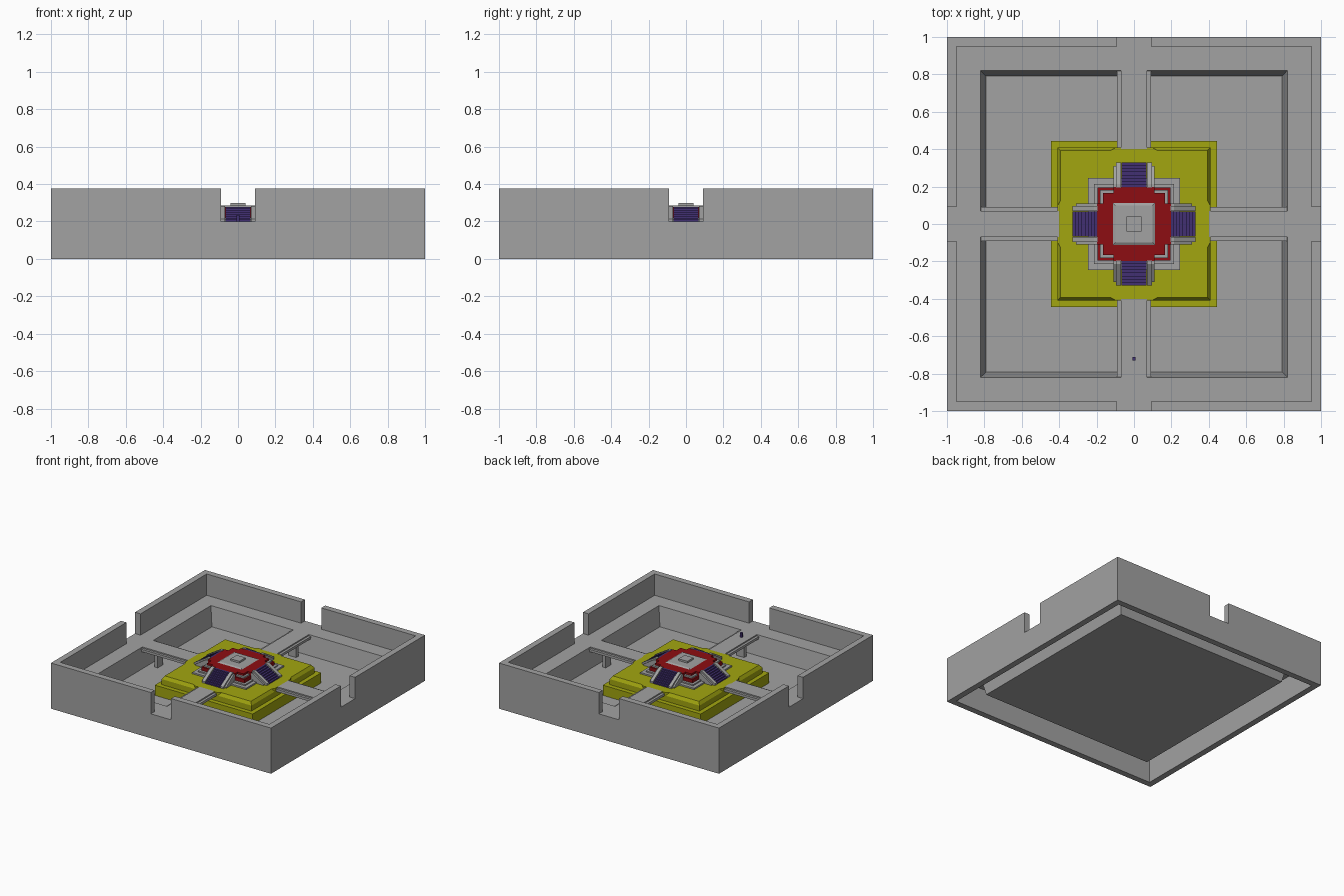
import bpy, bmesh, math
from mathutils import Matrix

if "Cube" in bpy.data.objects:
    bpy.data.objects.remove(bpy.data.objects["Cube"])


def material(name, r, g, b):
    m = bpy.data.materials.new(name)
    m.use_nodes = True
    m.diffuse_color = (r, g, b, 1)
    m.node_tree.nodes["Principled BSDF"].inputs["Base Color"].default_value = (r, g, b, 1)
    return m


grey = material("stone grey", 0.36, 0.36, 0.36)
yellow = material("olive yellow", 0.36, 0.38, 0.005)
red = material("deep red", 0.27, 0.004, 0.006)
purple = material("dark purple", 0.055, 0.03, 0.17)

FLOOR, DECK, ROOF = 0.045, 0.2, 0.278


def finish(name, bm, mat, turns=1):
    """Make the object, repeating the shape around z in quarter turns."""
    base = bm.verts[:] + bm.edges[:] + bm.faces[:]
    for k in range(1, turns):
        new = bmesh.ops.duplicate(bm, geom=base)["geom"]
        verts = [v for v in new if isinstance(v, bmesh.types.BMVert)]
        bmesh.ops.rotate(bm, verts=verts, matrix=Matrix.Rotation(k * math.pi / 2, 3, "Z"))
    mesh = bpy.data.meshes.new(name)
    bm.to_mesh(mesh)
    bm.free()
    mesh.materials.append(mat)
    obj = bpy.data.objects.new(name, mesh)
    bpy.context.collection.objects.link(obj)
    return obj


def add_box(bm, x0, x1, y0, y1, z0, z1):
    size = Matrix.Diagonal((x1 - x0, y1 - y0, z1 - z0, 1))
    place = Matrix.Translation(((x0 + x1) / 2, (y0 + y1) / 2, (z0 + z1) / 2))
    bmesh.ops.create_cube(bm, size=1, matrix=place @ size)


def add_prism(bm, points, move):
    """Extrude a flat outline along a vector."""
    face = bm.faces.new([bm.verts.new(p) for p in points])
    out = bmesh.ops.extrude_face_region(bm, geom=[face])["geom"]
    bmesh.ops.translate(bm, vec=move, verts=[v for v in out if isinstance(v, bmesh.types.BMVert)])
    bm.faces.ensure_lookup_table()
    bmesh.ops.recalc_face_normals(bm, faces=bm.faces[:])


def add_rings(bm, rings, cap_first=False):
    """Join square rings given as (half width, height); cap the last one."""
    loops = [[bm.verts.new((sx * r, sy * r, z)) for sx, sy in ((-1, -1), (1, -1), (1, 1), (-1, 1))]
             for r, z in rings]
    for a, b in zip(loops, loops[1:]):
        for i in range(4):
            j = (i + 1) % 4
            bm.faces.new((a[i], a[j], b[j], b[i]))
    bm.faces.new(loops[-1])
    if cap_first:
        bm.faces.new(loops[0][::-1])


def rings(name, mat, *profile, cap_first=True):
    bm = bmesh.new()
    add_rings(bm, profile, cap_first)
    return finish(name, bm, mat)


def boxes(name, mat, turns, *items):
    bm = bmesh.new()
    for item in items:
        add_box(bm, *item)
    return finish(name, bm, mat, turns)


# Outer walls, each with a gateway notch
bm = bmesh.new()
outline = [(-1, 0), (0.95, 0), (0.95, 0.375), (0.092, 0.375), (0.092, DECK),
           (-0.092, DECK), (-0.092, 0.375), (-1, 0.375)]
add_prism(bm, [(x, -1, z) for x, z in outline], (0, 0.05, 0))
finish("outer_walls", bm, grey, 4)

# Ledge and sunken basin, an open shell
rings("basin", grey, (0.95, DECK), (0.82, DECK), (0.79, FLOOR), cap_first=False)

# Causeways: deck with lowered edge strips, and a pier under each
boxes("causeways", grey, 4,
      (-0.07, 0.07, -0.825, -0.4, 0.175, DECK),
      (-0.09, -0.07, -0.82, -0.4, 0.17, 0.19),
      (0.07, 0.09, -0.82, -0.4, 0.17, 0.19))
boxes("piers", grey, 4, (-0.035, 0.035, -0.735, -0.705, FLOOR, 0.175))

# Yellow platform in two tiers, with a landing for each causeway
rings("platform_lower", yellow, (0.445, FLOOR + 0.001), (0.445, 0.13))
rings("platform_upper", yellow, (0.408, 0.13), (0.408, 0.175), (0.392, DECK))
bm = bmesh.new()
landing = [(-0.13, -0.39), (-0.1, -0.408), (0.1, -0.408), (0.13, -0.39)]
add_prism(bm, [(x, y, 0.16) for x, y in landing], (0, 0, DECK - 0.16))
finish("landings", bm, yellow, 4)

# Central building: stepped plinth, red body, corner steps, red cross roof
rings("plinth", grey, (0.245, DECK), (0.245, 0.212), (0.215, 0.212), (0.215, 0.222))
rings("body", red, (0.195, 0.21), (0.195, 0.25))
rings("corner_steps", grey, (0.182, 0.25), (0.182, 0.262))
boxes("roof_cross", red, 1,
      (-0.165, 0.165, -0.165, 0.165, 0.255, ROOF),
      (-0.11, 0.11, -0.197, 0.197, 0.25, ROOF),
      (-0.197, 0.197, -0.11, 0.11, 0.25, ROOF))
rings("roof_slab", grey, (0.112, ROOF), (0.1, 0.285))
rings("roof_cap", grey, (0.04, 0.285), (0.04, 0.3))

# Four stairways with steps between sloping cheeks
bm = bmesh.new()
STEPS, TOP, FOOT = 8, -0.195, -0.33
stair = [(TOP, DECK)]
for i in range(STEPS):
    y = TOP + (FOOT - TOP) * (i + 1) / STEPS
    z = DECK + (ROOF - DECK) * (STEPS - i) / STEPS
    stair += [(stair[-1][0], z), (y, z)]
stair.append((FOOT, DECK))
add_prism(bm, [(-0.068, y, z) for y, z in stair], (0.136, 0, 0))
finish("stairs", bm, purple, 4)

cheek = [(TOP, DECK), (TOP, 0.284), (-0.215, 0.284), (FOOT, 0.214), (FOOT, DECK)]
shoulder = [(TOP, DECK), (TOP, 0.272), (-0.215, 0.272), (-0.31, 0.21), (-0.31, DECK)]
bm = bmesh.new()
for side in (-1, 1):
    add_prism(bm, [(side * 0.07, y, z) for y, z in cheek], (side * 0.027, 0, 0))
    add_prism(bm, [(side * 0.097, y, z) for y, z in shoulder], (side * 0.013, 0, 0))
finish("stair_cheeks", bm, grey, 4)

# Small marker standing on the front causeway
boxes("marker", purple, 1, (-0.009, 0.009, -0.729, -0.711, DECK, 0.235))
